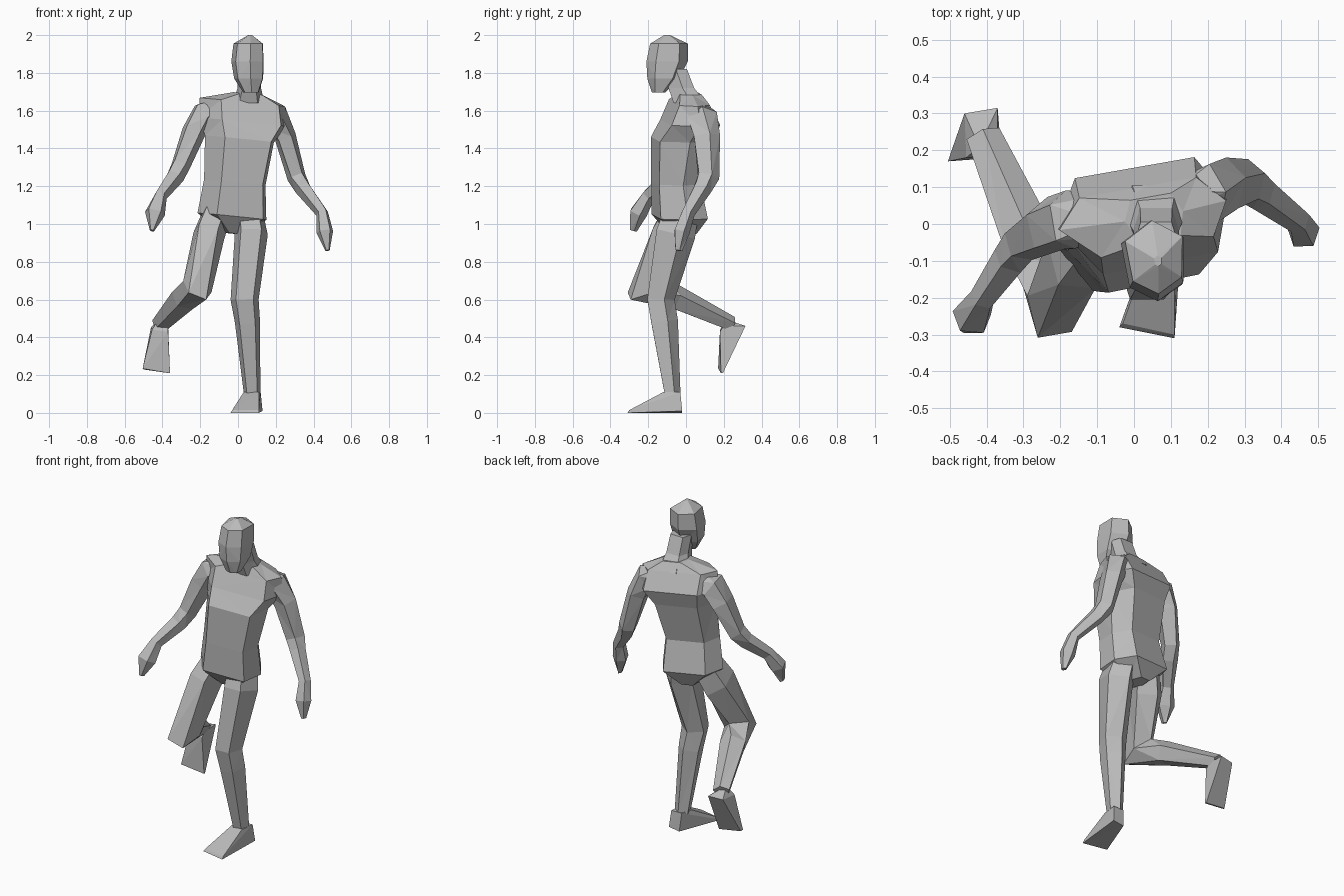
import bpy, bmesh, math
from mathutils import Vector, Matrix

cube = bpy.data.objects.get("Cube")
if cube:
    bpy.data.objects.remove(cube, do_unlink=True)

grey = bpy.data.materials.new("plain grey")
grey.use_nodes = True
tone = (0.5, 0.5, 0.5, 1)
grey.diffuse_color = tone
grey.node_tree.nodes["Principled BSDF"].inputs["Base Color"].default_value = tone

# cross-section outlines, as unit offsets sideways and in depth
NECK = [(1, .1), (.7, 1), (-.7, 1), (-1, .1), (-.57, -1), (.57, -1)]
TORSO = NECK[:-1] + [(.78, -.96)]
LIMB = [(math.cos(a), math.sin(a)) for a in (math.tau * (i + .25) / 5 for i in range(5))]
SKULL = [(1, .5), (0, 1), (-1, .5), (-.85, -.6), (0, -1), (.85, -.6)]


def finish(name, bm):
    bmesh.ops.recalc_face_normals(bm, faces=bm.faces)
    mesh = bpy.data.meshes.new(name)
    bm.to_mesh(mesh)
    bm.free()
    mesh.materials.append(grey)
    obj = bpy.data.objects.new(name, mesh)
    bpy.context.collection.objects.link(obj)


def skin(name, rings):
    """Join rings of points with faceted sides and close both ends."""
    bm = bmesh.new()
    loops = [[bm.verts.new(p) for p in ring] for ring in rings]
    n = len(loops[0])
    for low, high in zip(loops, loops[1:]):
        for j in range(n):
            k = (j + 1) % n
            bm.faces.new((low[j], low[k], high[k], high[j]))
    bm.faces.new(loops[0])
    bm.faces.new(loops[-1])
    bmesh.ops.triangulate(bm, faces=[f for f in bm.faces if len(f.verts) == 4])
    finish(name, bm)


def stack(name, sections, outline, yaw=0, roll=0):
    """Level sections of (x, y, z, half width, half depth)."""
    side = Matrix.Rotation(math.radians(yaw), 3, 'Z') @ Vector((1, 0, 0))
    depth = Vector((-side.y, side.x, 0))
    side.z = roll
    skin(name, [[Vector((x, y, z)) + side * w * a + depth * d * b for a, b in outline]
                for x, y, z, w, d in sections])


def limb(name, sections):
    """Same sections, each turned to the bisector of the joint it sits on."""
    centres = [Vector(s[:3]) for s in sections]
    bones = [(q - p).normalized() for p, q in zip(centres, centres[1:])]
    rings = []
    for centre, before, after, s in zip(centres, bones[:1] + bones, bones + bones[-1:], sections):
        along = (before + after).normalized()
        side = Vector((1, 0, 0))
        side = (side - along * side.dot(along)).normalized()
        depth = side.cross(along)
        if depth.y < 0:
            depth.negate()
        rings.append([centre + side * s[3] * a + depth * s[4] * b for a, b in LIMB])
    skin(name, rings)


def wedge(name, corners):
    """Closed faceted solid around a few corners."""
    bm = bmesh.new()
    verts = [bm.verts.new(c) for c in corners]
    bmesh.ops.convex_hull(bm, input=verts)
    finish(name, bm)


# torso, twisted so that its left shoulder is swung back
stack("torso", [
    (-.03, -.02, .95, .05, .07),
    (-.03, -.035, 1.04, .185, .13),
    (-.015, -.055, 1.22, .165, .115),
    (.01, -.025, 1.45, .185, .145),
    (.025, .02, 1.54, .235, .135),
    (.025, .015, 1.645, .23, .085),
    (.055, .015, 1.69, .08, .06),
], TORSO, yaw=10, roll=-.1)

# neck and head
stack("neck", [
    (.055, .02, 1.64, .085, .085),
    (.06, -.025, 1.72, .062, .068),
    (.06, -.06, 1.82, .06, .065),
], NECK)
stack("head", [
    (.07, -.145, 1.695, .04, .035),
    (.06, -.12, 1.77, .077, .085),
    (.055, -.1, 1.86, .086, .11),
    (.058, -.09, 1.955, .078, .1),
    (.065, -.1, 2, .01, .015),
], SKULL, yaw=5)

# arms, from inside the shoulder to the fingertips
limb("right_arm", [
    (-.08, .03, 1.6, .05, .075),
    (-.185, .01, 1.58, .075, .085),
    (-.235, -.005, 1.49, .066, .08),
    (-.305, -.05, 1.31, .052, .058),
    (-.335, -.095, 1.25, .05, .048),
    (-.41, -.2, 1.15, .036, .038),
    (-.44, -.255, 1.06, .056, .05),
    (-.455, -.28, .965, .012, .02),
])
limb("left_arm", [
    (.11, .06, 1.57, .05, .08),
    (.205, .085, 1.56, .075, .085),
    (.25, .105, 1.46, .06, .076),
    (.31, .115, 1.25, .052, .062),
    (.345, .085, 1.19, .045, .052),
    (.445, .01, 1.06, .034, .038),
    (.46, -.025, .96, .046, .045),
    (.474, -.04, .86, .012, .02),
])

# standing leg
limb("left_leg", [
    (.055, -.03, 1.07, .08, .1),
    (.07, -.065, .95, .092, .115),
    (.035, -.14, .6, .078, .08),
    (.05, -.12, .48, .07, .078),
    (.075, -.075, .1, .046, .046),
])
wedge("left_foot", [
    (-.04, -.28, 0), (.11, -.31, 0), (-.03, -.27, .015), (.11, -.3, .015),
    (.06, -.02, 0), (.13, -.02, .01), (.03, -.1, .11), (.11, -.12, .11),
    (.12, -.03, .11), (.05, -.03, .11),
])

# raised leg, bent back at the knee
limb("right_leg", [
    (-.11, -.03, 1.07, .08, .1),
    (-.155, -.085, .95, .088, .115),
    (-.215, -.215, .655, .086, .115),
    (-.28, -.06, .61, .078, .07),
    (-.41, .24, .47, .05, .042),
])
wedge("right_foot", [
    (-.46, .3, .455), (-.37, .315, .46), (-.42, .21, .495), (-.37, .2, .46),
    (-.455, .18, .44), (-.37, .18, .43), (-.505, .17, .235), (-.36, .185, .21),
    (-.5, .185, .23), (-.36, .195, .21),
])
